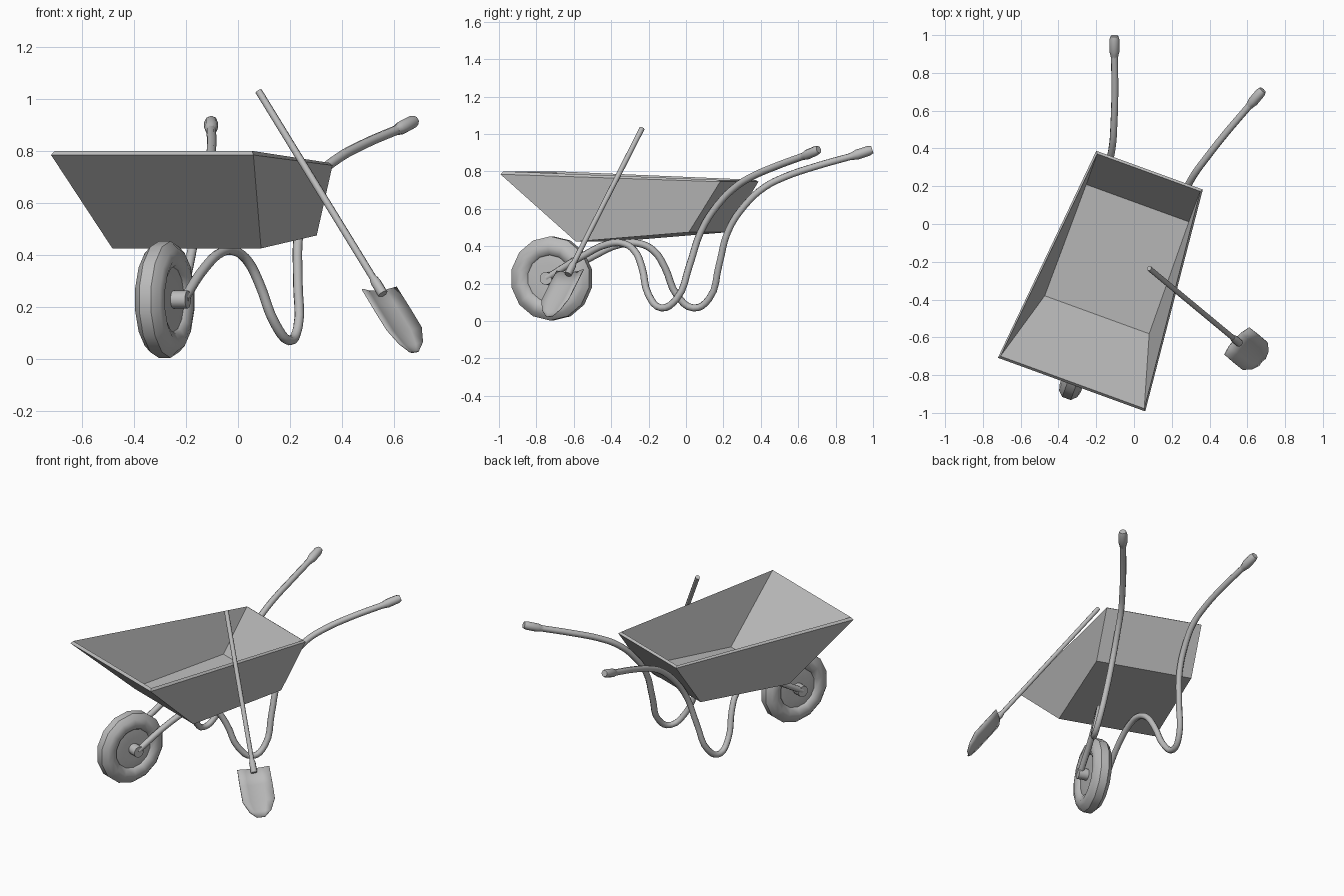
import bpy, bmesh, math
from mathutils import Matrix, Vector

if "Cube" in bpy.data.objects:
    bpy.data.objects.remove(bpy.data.objects["Cube"])

grey = bpy.data.materials.new("plain_grey")
grey.use_nodes = True
color = (0.5, 0.5, 0.5, 1)
grey.diffuse_color = color
grey.node_tree.nodes["Principled BSDF"].inputs["Base Color"].default_value = color

# The barrow is built along y, then turned on the ground
BARROW = Matrix.Rotation(math.radians(-20), 4, 'Z') @ Matrix.Translation((-0.02, 0, 0))


def link(name, data, matrix):
    obj = bpy.data.objects.new(name, data)
    bpy.context.collection.objects.link(obj)
    data.materials.append(grey)
    obj.matrix_world = matrix
    for o in bpy.context.selected_objects:
        o.select_set(False)
    obj.select_set(True)
    bpy.context.view_layer.objects.active = obj
    return obj


def mesh_object(name, bm, matrix, smooth=None):
    bmesh.ops.recalc_face_normals(bm, faces=bm.faces)
    mesh = bpy.data.meshes.new(name)
    bm.to_mesh(mesh)
    bm.free()
    obj = link(name, mesh, matrix)
    if smooth:
        bpy.ops.object.shade_smooth_by_angle(angle=math.radians(smooth))
    return obj


def tube(name, points, radius, matrix, scales=None, kind='BEZIER'):
    """Round bar along a path, with an optional scale at each point."""
    curve = bpy.data.curves.new(name, 'CURVE')
    curve.dimensions = '3D'
    curve.bevel_depth = radius
    curve.bevel_resolution = 2
    curve.resolution_u = 4
    curve.use_fill_caps = True
    spline = curve.splines.new(kind)
    pts = spline.bezier_points if kind == 'BEZIER' else spline.points
    pts.add(len(points) - 1)
    for i, (p, co) in enumerate(zip(pts, points)):
        if kind == 'BEZIER':
            p.co = co
            p.handle_left_type = p.handle_right_type = 'AUTO'
        else:
            p.co = (*co, 1)
        p.radius = scales[i] if scales else 1
    link(name, curve, matrix)
    bpy.ops.object.convert(target='MESH')
    bpy.ops.object.shade_smooth_by_angle(angle=math.radians(50))


def lathe(name, profile, sides, matrix):
    """Turn (x, radius) points about the x axis."""
    bm = bmesh.new()
    verts = [bm.verts.new((x, 0, r)) for x, r in profile]
    edges = [bm.edges.new(pair) for pair in zip(verts, verts[1:])]
    bmesh.ops.spin(bm, geom=verts + edges, axis=(1, 0, 0), cent=(0, 0, 0),
                   angle=math.tau, steps=sides)
    bmesh.ops.remove_doubles(bm, verts=bm.verts, dist=0.0005)
    return mesh_object(name, bm, matrix, 40)


# Tray: open tub with sloping front, level-width floor
bm = bmesh.new()


def section(half, y, z):
    return [bm.verts.new((s * half, y, z)) for s in (-1, 1)]


rim_f, rim_b = section(0.415, -0.912, 0.785), section(0.30, 0.296, 0.745)
low_f, low_b = section(0.305, -0.523, 0.425), section(0.30, 0.118, 0.475)
for a, b in ((rim_f, low_f), (low_f, low_b), (low_b, rim_b)):
    bm.faces.new((a[0], a[1], b[1], b[0]))
for s in (0, 1):
    bm.faces.new((rim_f[s], low_f[s], low_b[s], rim_b[s]))
bmesh.ops.recalc_face_normals(bm, faces=bm.faces)
floor = next(f for f in bm.faces if low_f[0] in f.verts and low_b[1] in f.verts)
if floor.normal.z > 0:
    bmesh.ops.reverse_faces(bm, faces=bm.faces)
mesh = bpy.data.meshes.new("tray")
bm.to_mesh(mesh)
bm.free()
tray = link("tray", mesh, BARROW)
wall = tray.modifiers.new("wall", 'SOLIDIFY')
wall.thickness = 0.014
wall.offset = -1
wall.use_even_offset = True

# Wheel: tyre with a recessed disc, and a hub on each side
AXLE = BARROW @ Matrix.Translation((0, -0.771, 0.228))
half = [(0.032, 0), (0.04, 0.07), (0.034, 0.125), (0.046, 0.132), (0.06, 0.165),
        (0.051, 0.198), (0.024, 0.225)]
lathe("wheel", half + [(-x, r) for x, r in reversed(half)], 14, AXLE)
lathe("axle_hub", [(-0.095, 0), (-0.095, 0.035), (0.095, 0.035), (0.095, 0)], 10, AXLE)

# Frame bars and grips, mirrored left and right
bar = [(0.08, -0.771, 0.23), (0.088, -0.55, 0.355), (0.105, -0.42, 0.41),
       (0.125, -0.32, 0.415), (0.15, -0.245, 0.375), (0.178, -0.194, 0.29),
       (0.22, -0.14, 0.14), (0.25, -0.055, 0.07), (0.254, 0.032, 0.12),
       (0.23, 0.097, 0.3), (0.212, 0.155, 0.48), (0.215, 0.25, 0.62),
       (0.23, 0.355, 0.715), (0.26, 0.458, 0.77), (0.31, 0.61, 0.825),
       (0.385, 0.81, 0.885)]
grip_start, grip_end = Vector(bar[-1]), Vector((0.418, 0.9, 0.917))
grip = [grip_start.lerp(grip_end, t) for t in (-0.2, 0, 0.15, 0.8, 1)]
for side, s in (("left", 1), ("right", -1)):
    tube(side + "_frame_bar", [(s * x, y, z) for x, y, z in bar], 0.019, BARROW)
    tube(side + "_grip", [(s * x, y, z) for x, y, z in grip], 0.027, BARROW,
         (0.7, 0.85, 1, 0.98, 0.75), 'POLY')

# Shovel handle and socket
WORLD = Matrix.Identity(4)
top, neck = Vector((0.08, -0.235, 1.03)), Vector((0.545, -0.62, 0.272))
tube("shovel_handle", [top, neck], 0.014, WORLD, kind='POLY')
tube("shovel_socket", [top.lerp(neck, t) for t in (0.95, 0.97, 1.03)], 0.02, WORLD,
     (0.8, 1, 1), 'POLY')

# Shovel blade: shallow dish with a rounded tip
down = (neck - top).normalized()
across = Vector((0.667, 0.744, 0.06))
across = (across - down * across.dot(down)).normalized()
front = down.cross(across)
bm = bmesh.new()
rows = []
for along, width, drop in ((0, 0.097, 0), (0.1, 0.099, 0), (0.2, 0.098, 0),
                           (0.265, 0.066, 0.008), (0.3, 0.025, 0.016)):
    rows.append([bm.verts.new(neck + down * along + across * width * c
                              - front * (drop + 0.02 * (1 - c * c) * width / 0.098))
                 for c in (-1, -0.5, 0, 0.5, 1)])
for a, b in zip(rows, rows[1:]):
    for i in range(4):
        bm.faces.new((a[i], a[i + 1], b[i + 1], b[i]))
blade = mesh_object("shovel_blade", bm, WORLD, 40)
plate = blade.modifiers.new("plate", 'SOLIDIFY')
plate.thickness = 0.006
plate.offset = 0
